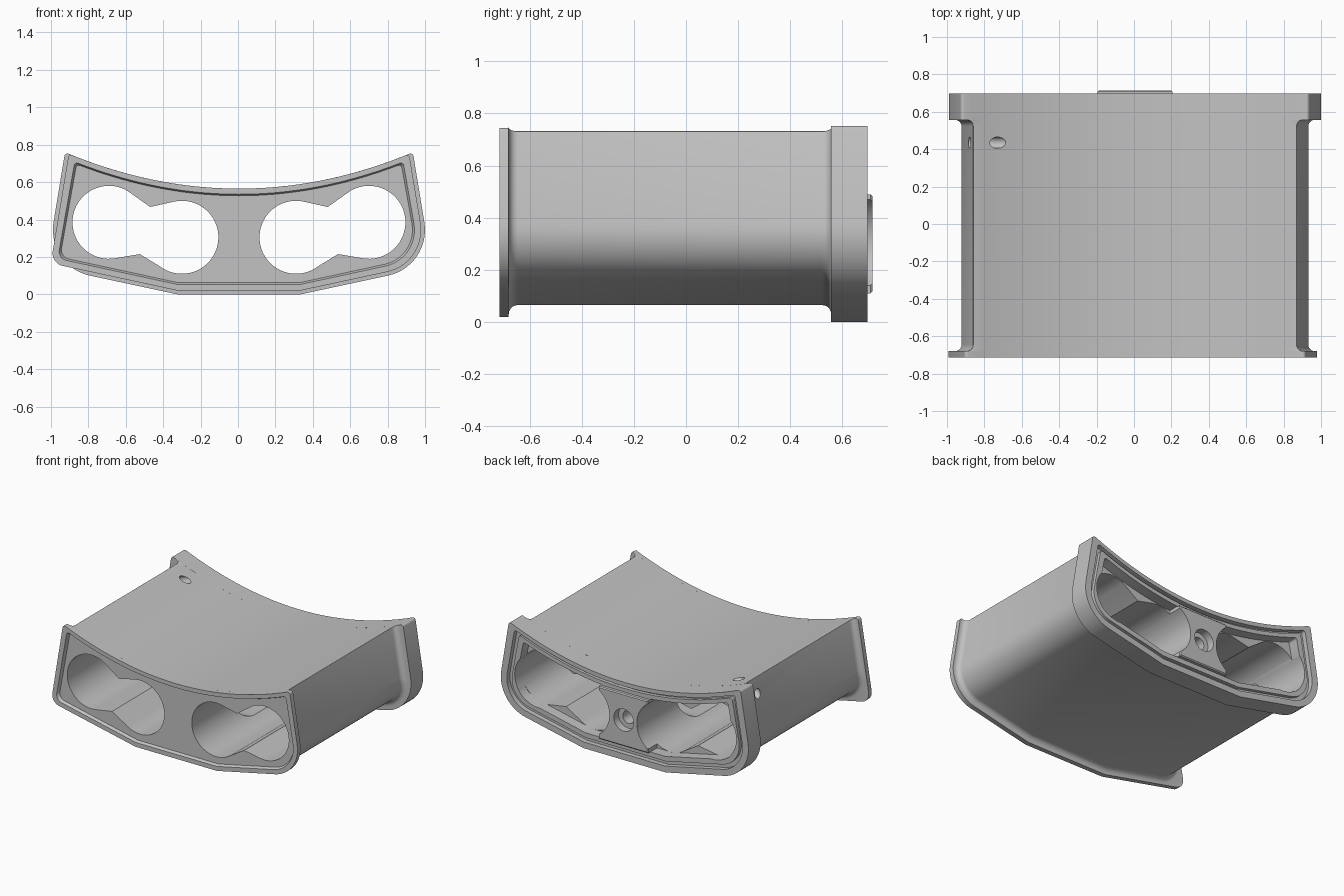
import bpy, bmesh
from math import sin, cos, tan, radians, pi
from mathutils import Vector, Matrix

cube = bpy.data.objects.get("Cube")
if cube:
    bpy.data.objects.remove(cube, do_unlink=True)

grey = bpy.data.materials.new("plain_grey")
grey.use_nodes = True
grey.diffuse_color = (0.54, 0.54, 0.54, 1)
grey.node_tree.nodes["Principled BSDF"].inputs["Base Color"].default_value = (0.54, 0.54, 0.54, 1)

CENTRE = 0.005  # symmetry plane of the sleeve


def round_corner(prev, p, nxt, r, steps):
    """Replace a corner by a tangent arc."""
    a, b = (prev - p).normalized(), (nxt - p).normalized()
    half = a.angle(b) / 2
    centre = p + (a + b).normalized() * (r / sin(half))
    start = p + a * (r / tan(half)) - centre
    end = p + b * (r / tan(half)) - centre
    sweep = start.angle_signed(end)
    return [centre + Matrix.Rotation(-sweep * i / steps, 2) @ start for i in range(steps + 1)]


def top_z(x, drop=0):
    return 0.565 - drop + 0.19 * (x / 0.92) ** 2


def outline(d, left_r=None, drop=0.0, tip=0.016):
    """Curved-top section, inset by d at the sides and bottom."""
    right_r = 0.25 - d
    left_r = left_r or right_r
    xc = 0.93 - d
    n = 28
    pts = [Vector((-xc + 2 * xc * i / n, 0)) for i in range(n + 1)]
    for p in pts:
        p.y = top_z(p.x, drop)
    low = [(1.03 - 1.18 * d, 0.15 + 0.79 * d), (0.33 - 0.1 * d, d)]
    pts += [Vector(p) for p in low] + [Vector((-x, z)) for x, z in reversed(low)]
    radii = {0: (tip, 4), n: (tip, 4), n + 1: (right_r, 14), n + 4: (left_r, 14)}
    out = []
    for i, p in enumerate(pts):
        if i in radii:
            out += round_corner(pts[i - 1], p, pts[(i + 1) % len(pts)], *radii[i])
        else:
            out.append(p)
    return out


def loft(name, sections):
    """Skin sections given as (y, list of x-z points) and cap both ends."""
    bm = bmesh.new()
    rings = [[bm.verts.new((p[0] + CENTRE, y, p[1])) for p in pts] for y, pts in sections]
    count = len(rings[0])
    for r0, r1 in zip(rings, rings[1:]):
        for i in range(count):
            j = (i + 1) % count
            bm.faces.new((r0[i], r0[j], r1[j], r1[i]))
    bm.faces.new(rings[0])
    bm.faces.new(rings[-1])
    bmesh.ops.recalc_face_normals(bm, faces=bm.faces)
    mesh = bpy.data.meshes.new(name)
    bm.to_mesh(mesh)
    bm.free()
    obj = bpy.data.objects.new(name, mesh)
    mesh.materials.append(grey)
    bpy.context.collection.objects.link(obj)
    return obj


def circle(x, z, r, start=0, end=360, steps=40):
    angles = [radians(start + (end - start) * i / steps) for i in range(steps + 1)]
    if end - start == 360:
        angles.pop()
    return [Vector((x + r * cos(a), z + r * sin(a))) for a in angles]


def combine(target, tool, operation="DIFFERENCE"):
    mod = target.modifiers.new("combine", "BOOLEAN")
    mod.operation, mod.object, mod.solver = operation, tool, "EXACT"
    bpy.ops.object.select_all(action="DESELECT")
    bpy.context.view_layer.objects.active = target
    target.select_set(True)
    bpy.ops.object.modifier_apply(modifier=mod.name)
    bpy.data.objects.remove(tool, do_unlink=True)


# Outer shell: front flange, filleted sleeve, rear flange
FRONT, BACK, BODY, FIL = -0.715, 0.697, 0.065, 0.035
sections = [(FRONT, outline(0.02, 0.07)), (-0.68, outline(0.02, 0.07))]
arc = [i * pi / 10 for i in range(6)]
for a in arc:
    sections.append((-0.68 + FIL * (1 - cos(a)), outline(BODY - FIL * (1 - sin(a)), tip=0.003)))
for a in reversed(arc):
    sections.append((0.557 - FIL * (1 - cos(a)), outline(BODY - FIL * (1 - sin(a)), tip=0.003)))
sections += [(0.557, outline(0)), (BACK, outline(0))]
holder = loft("battery_sleeve", sections)

# Rear groove with inner land, and raised centre plate
combine(holder, loft("groove", [(y, outline(0.045, drop=0.03)) for y in (BACK - 0.035, 0.8)]))
combine(holder, loft("land", [(y, outline(0.075, drop=0.05)) for y in (0.6, BACK - 0.01)]), "UNION")
plate, plate_face = [[(sx * w, 0.3 + sz * h) for sx, sz in ((-1, -1), (1, -1), (1, 1), (-1, 1))]
                     for w, h in ((0.2, 0.19), (0.193, 0.183))]
combine(holder, loft("plate", [(0.6, plate), (0.708, plate), (0.715, plate_face)]), "UNION")

# Shallow front recess
combine(holder, loft("recess", [(-0.8, outline(0.052, 0.05, 0.03)), (FRONT, outline(0.052, 0.05, 0.03)),
                                (FRONT + 0.02, outline(0.062, 0.05, 0.038))]))

# Twin-cell tunnels and shallow rear pockets on each side
tunnel = circle(-0.695, 0.385, 0.195, 59, 279) + [Vector((-0.53, 0.215))]
tunnel += circle(-0.305, 0.305, 0.195, 232, 462) + [Vector((-0.475, 0.467))]
pocket = [p for p in outline(0.11, drop=0.08) if p.x > 0.2]
pocket = [Vector((0.2, top_z(0.2, 0.08)))] + pocket + [Vector((0.2, 0.11))]
for side in (-1, 1):
    cells = [(-side * p.x, p.y) for p in tunnel]
    combine(holder, loft("tunnel", [(-0.9, cells), (0.9, cells)]))
    room = [(side * p.x, p.y) for p in pocket]
    combine(holder, loft("pocket", [(0.61, room), (0.9, room)]))

# Rounded passage through the centre post, joining both tunnels
slot = circle(0.1, 0.3, 0.15, -90, 90, 16) + circle(-0.1, 0.3, 0.15, 90, 270, 16)
passage = loft("passage", [(-0.25, slot), (0.25, slot)])
passage.data.transform(Matrix.Rotation(radians(90), 4, "Z"))
combine(holder, passage)

# Stepped blind screw hole in the centre plate
for radius, depth in ((0.08, 0.66), (0.045, 0.5)):
    ring = circle(-CENTRE, 0.3, radius)
    combine(holder, loft("screw_hole", [(depth, ring), (0.9, ring)]))

# Slanted cord hole through the upper corner
ring = circle(0, 0, 0.03, steps=24)
drill = loft("cord_hole", [(-0.25, ring), (0.25, ring)])
drill.data.transform(Matrix.Translation((-0.81, 0.43, 0.65)) @ Matrix.Rotation(radians(-24), 4, "Y")
                     @ Matrix.Rotation(radians(90), 4, "Z"))
combine(holder, drill)

bpy.ops.object.select_all(action="DESELECT")
holder.select_set(True)
bpy.context.view_layer.objects.active = holder
bpy.ops.object.shade_smooth_by_angle(angle=radians(30))
